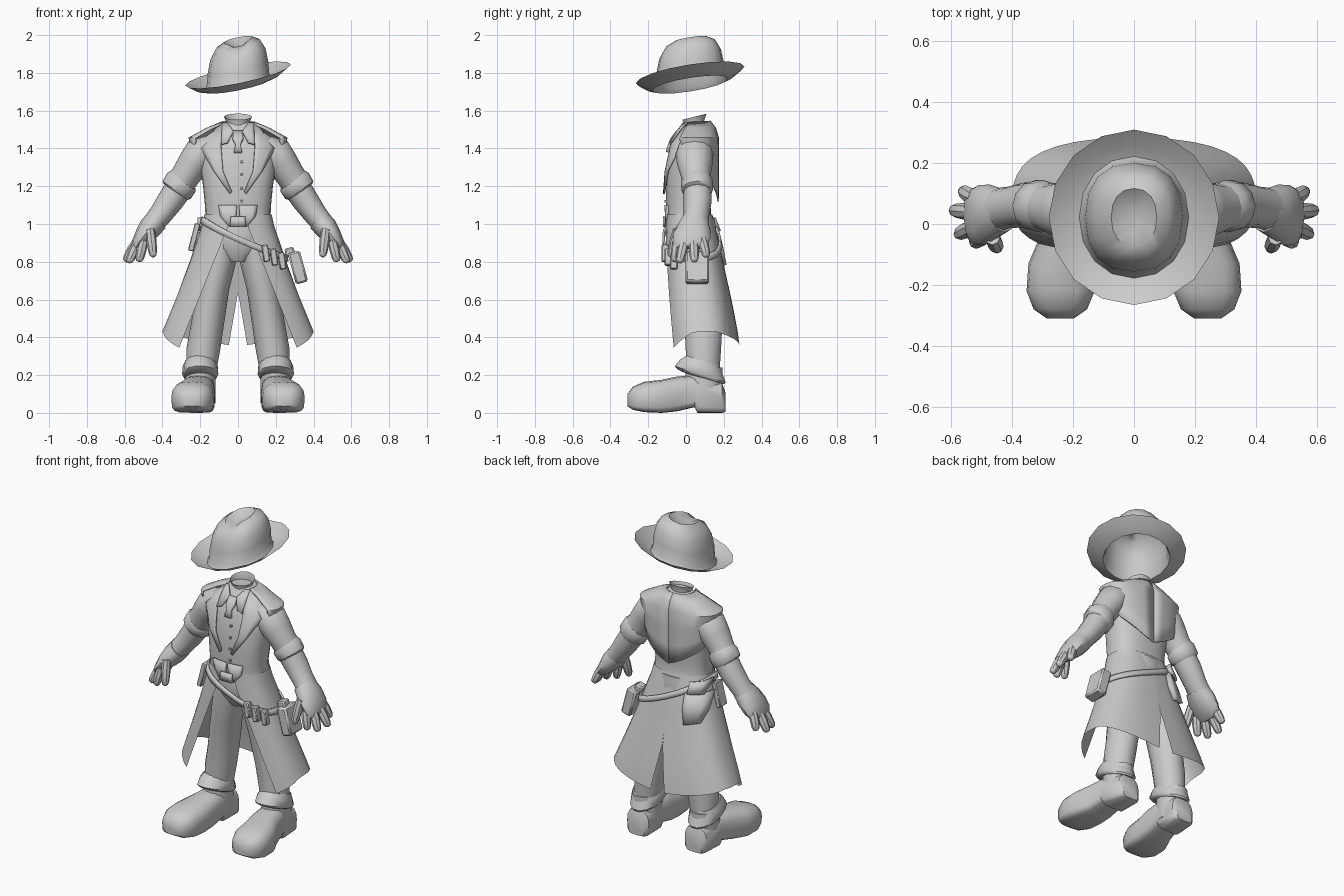
import bpy, bmesh, math
from math import sin, cos, pi, asin
from mathutils import Vector, Matrix

if "Cube" in bpy.data.objects:
    bpy.data.objects.remove(bpy.data.objects["Cube"])

grey = bpy.data.materials.new("plain grey")
grey.use_nodes = True
grey.diffuse_color = (0.6, 0.6, 0.6, 1)
grey.node_tree.nodes["Principled BSDF"].inputs["Base Color"].default_value = (0.6, 0.6, 0.6, 1)


def finish(name, bm, mirror=False, thick=0):
    bmesh.ops.remove_doubles(bm, verts=bm.verts, dist=1e-5)
    bmesh.ops.recalc_face_normals(bm, faces=bm.faces)
    mesh = bpy.data.meshes.new(name)
    bm.to_mesh(mesh)
    bm.free()
    mesh.materials.append(grey)
    ob = bpy.data.objects.new(name, mesh)
    bpy.context.collection.objects.link(ob)
    bpy.ops.object.select_all(action='DESELECT')
    ob.select_set(True)
    bpy.context.view_layer.objects.active = ob
    bpy.ops.object.shade_smooth_by_angle(angle=math.radians(42))
    if thick:
        mod = ob.modifiers.new("thickness", 'SOLIDIFY')
        mod.thickness, mod.offset = thick, 0
    if mirror:
        ob.modifiers.new("mirror", 'MIRROR').use_mirror_merge = False
    return ob


def skin(name, rows, loop=True, caps=(True, True), **kw):
    """Faces between successive rows of points."""
    bm = bmesh.new()
    vs = [[bm.verts.new(p) for p in r] for r in rows]
    for a, b in zip(vs, vs[1:]):
        n = len(a)
        for i in range(n if loop else n - 1):
            j = (i + 1) % n
            bm.faces.new((a[i], a[j], b[j], b[i]))
    if loop:
        for row, cap in zip((vs[0], vs[-1]), caps):
            if cap:
                bm.faces.new(row)
    return finish(name, bm, **kw)


def spow(v, p):
    return math.copysign(abs(v) ** p, v)


def oval(x, y, z, rx, ry, n=14, p=1, tilt=(0, 0)):
    pts = []
    for i in range(n):
        t = 2 * pi * i / n
        dx, dy = rx * spow(cos(t), p), ry * spow(sin(t), p)
        pts.append(Vector((x + dx, y + dy, z + tilt[0] * dx + tilt[1] * dy)))
    return pts


def tube(name, path, n=12, **kw):
    """Limb along a path of (x, y, z, depth radius, y radius)."""
    pts = [Vector(p[:3]) for p in path]
    rows = []
    for i, c in enumerate(pts):
        d = (pts[min(i + 1, len(pts) - 1)] - pts[max(i - 1, 0)]).normalized()
        v = (Vector((0, 1, 0)) - d * d.y).normalized()
        u = d.cross(v)
        rows.append([c + u * cos(2 * pi * k / n) * path[i][3] + v * sin(2 * pi * k / n) * path[i][4]
                     for k in range(n)])
    return skin(name, rows, **kw)


def box(name, centre, size, turn=0, axis='Y'):
    bm = bmesh.new()
    bmesh.ops.create_cube(bm, size=1, matrix=Matrix.Translation(centre)
                          @ Matrix.Rotation(turn, 4, axis) @ Matrix.Diagonal((*size, 1)))
    bmesh.ops.bevel(bm, geom=bm.edges[:], offset=min(size) * 0.15, segments=1, affect='EDGES')
    return finish(name, bm)


# Body outline by height: z, half width, front y, back y
OUTLINE = [(0.34, .42, -.10, .28), (0.43, .395, -.10, .268), (0.6, .325, -.105, .235),
           (0.8, .25, -.105, .19), (0.95, .2, -.105, .16), (1.03, .172, -.10, .135),
           (1.1, .175, -.105, .13), (1.2, .185, -.105, .14), (1.3, .2, -.10, .15),
           (1.4, .205, -.08, .152), (1.46, .18, -.055, .15), (1.5, .12, -.02, .14), (1.54, .07, 0, .115)]
P = 0.78


def section(z):
    z = max(OUTLINE[0][0], min(OUTLINE[-1][0], z))
    for a, b in zip(OUTLINE, OUTLINE[1:]):
        if z <= b[0]:
            f = (z - a[0]) / (b[0] - a[0])
            return [a[k] + (b[k] - a[k]) * f for k in (1, 2, 3)]


def surf(a, z, off=0):
    """Body point at angle a (0 front, pi back)."""
    rx, yf, yb = section(z)
    return Vector(((rx + off) * spow(sin(a), P),
                   (yf + yb) / 2 - ((yb - yf) / 2 + off) * spow(cos(a), P), z))


def angle_at(x, z):
    return math.copysign(asin(min(1, abs(x) / section(z)[0]) ** (1 / P)), x)


def patch(name, left, right, off=.008, thick=.01, back=False, cols=4, **kw):
    """Cloth panel lying on the body between two edges of (x, z) points."""
    rows = []
    for (x0, z0), (x1, z1) in zip(left, right):
        row = []
        for k in range(cols + 1):
            f = k / cols
            x, z = x0 + (x1 - x0) * f, z0 + (z1 - z0) * f
            a = angle_at(x, z)
            row.append(surf(pi - a if back else a, z, off))
        rows.append(row)
    return skin(name, rows, loop=False, thick=thick, **kw)


# Torso and neck
N = 24
skin("torso", [[surf(2 * pi * i / N, z) for i in range(N)]
               for z in (1.0, 1.05, 1.1, 1.2, 1.3, 1.4, 1.46, 1.5, 1.54)])
skin("neck_band", [oval(0, .045, z, r, r * .88, tilt=(0, .25))
                   for z, r in ((1.48, .07), (1.53, .058), (1.568, .074))], caps=(True, False))

# Coat skirt, open at the front with a slit at the back
rows = []
for r in range(11):
    row = []
    for c in range(15):
        t = c / 14
        hem = .345 + .085 * min(1, t * 3.2) - .07 * max(0, (t - .5) * 2)
        z = 1.05 + (hem - 1.05) * r / 10
        gap = .045 + max(0, 1 - z) * .4
        slit = max(0, .64 - z) * .17
        a0, a1 = angle_at(gap, z), pi - angle_at(slit, z)
        row.append(surf(a0 + (a1 - a0) * t, z, .006))
    rows.append(row)
skin("coat_skirt", rows, loop=False, mirror=True)

# Shoulder cape, pointed at the middle of the back
rows = []
for r in range(6):
    row = []
    for c in range(11):
        t = c / 10
        a = math.radians(58 + 122 * t)
        low = 1.44 - .19 * min(1, t / .45) - .13 * max(0, (t - .45) / .55)
        if r == 0:
            row.append((.085 * sin(a), .05 - .075 * cos(a), 1.535 + .01 * t))
        elif r == 1:
            row.append((.165 * sin(a), .05 - .105 * cos(a), 1.505))
        else:
            z = 1.455 + (low - 1.455) * (r - 2) / 3
            w = .19 + .068 * (z - 1.12) / .335
            row.append((w * spow(sin(a), .8), .045 - .125 * spow(cos(a), .8), z))
    rows.append(row)
skin("shoulder_cape", rows, loop=False, mirror=True, thick=.01)

# Collars, lapels, tie and vest details
patch("lapels", [(.06, 1.525), (.085, 1.42), (.075, 1.28), (.03, 1.17)],
      [(.09, 1.53), (.185, 1.4), (.12, 1.28), (.04, 1.16)], off=.012, mirror=True)
patch("shirt_collar", [(.045, 1.535), (.02, 1.49), (.05, 1.43)],
      [(.065, 1.535), (.075, 1.49), (.08, 1.42)], off=.018, mirror=True)
patch("tie", [(-.022, 1.49), (-.026, 1.45), (-.012, 1.42), (-.02, 1.38)],
      [(.022, 1.49), (.026, 1.45), (.012, 1.42), (.02, 1.38)], off=.014, thick=.02)
patch("vest_points", [(.005, 1.1), (.01, 1.03), (.035, .985)],
      [(.1, 1.1), (.09, 1.04), (.045, .985)], off=.005, mirror=True)
patch("front_buckle", [(-.035, 1.04), (-.04, .985)], [(.035, 1.04), (.04, .985)], off=.015)
for k in range(4):
    box("vest_button", surf(0, 1.33 - .07 * k, .003) + Vector((.02, 0, 0)), (.014, .01, .014))

# Slanting belt, pouches, holster
belt = [[], []]
for i in range(32):
    a = 2 * pi * i / 32
    z = .92 - .48 * surf(a, .92).x
    for row, dz in zip(belt, (.018, -.018)):
        row.append(surf(a, z + dz, .014))
skin("belt", belt, caps=(False, False), thick=.012)
for x, z in ((.135, .845), (.175, .825), (.215, .805)):
    box("belt_pouch", surf(angle_at(x, z), z, .022), (.034, .04, .09), -.15)
box("holster", (.317, .06, .77), (.066, .125, .17), -.26)
box("holster_strap", (.275, .06, .85), (.05, .06, .05), -.26)
patch("hip_pouch", [(-.2, .96), (-.215, .88), (-.2, .80)], [(-.1, .96), (-.1, .87), (-.12, .78)],
      off=.016, thick=.03, back=True)
patch("hip_buckle", [(-.175, 1.03), (-.175, .96)], [(-.11, 1.03), (-.11, .96)],
      off=.03, thick=.03, back=True)
box("hip_tool", (-.232, -.0, .93), (.03, .07, .15), .25)

# Sleeves, forearms and hands
tube("sleeves", [(.13, .045, 1.42, .06, .085), (.2, .045, 1.37, .092, .1), (.235, .047, 1.32, .085, .095),
                 (.275, .052, 1.26, .078, .08), (.315, .06, 1.2, .078, .078)], mirror=True)
tube("sleeve_cuffs", [(.288, .055, 1.235, .08, .08), (.3, .058, 1.22, .09, .086),
                      (.325, .06, 1.18, .088, .084), (.332, .06, 1.17, .075, .074)], mirror=True)
tube("forearms", [(.3, .06, 1.21, .075, .075), (.36, .062, 1.12, .07, .074), (.41, .055, 1.05, .062, .068),
                  (.455, .045, .995, .058, .072)], mirror=True)
tube("palms", [(.43, .045, 1.02, .062, .072), (.465, .04, .98, .062, .09), (.5, .03, .935, .05, .1),
               (.53, .022, .895, .036, .092), (.54, .022, .875, .02, .075)], mirror=True)
for name, base, tip in (("index_fingers", (.5, -.045, .91), (.525, -.062, .80)),
                        ("middle_fingers", (.53, -.01, .9), (.58, -.035, .795)),
                        ("ring_fingers", (.54, .04, .9), (.597, .045, .80)),
                        ("little_fingers", (.525, .085, .92), (.565, .11, .825)),
                        ("thumbs", (.465, -.045, .97), (.448, -.082, .825))):
    b, e = Vector(base), Vector(tip)
    tube(name, [(*b.lerp(e, f), r, r) for f, r in ((0, .024), (.4, .027), (.8, .023), (.95, .017), (1, .007))],
         n=8, mirror=True)

# Trousers
skin("trouser_hips", [oval(0, .045, *r) for r in ((1.03, .15, .11), (.95, .165, .12),
                                                  (.87, .15, .12), (.8, .06, .08))])
skin("trouser_legs", [oval(*r) for r in (
    (.08, .05, .92, .08, .11), (.1, .06, .8, .09, .115), (.132, .075, .65, .085, .11),
    (.165, .092, .45, .088, .102), (.183, .092, .34, .09, .096), (.195, .09, .22, .08, .09))], mirror=True)

# Boots with turned cuffs
skin("boot_cuffs", [oval(.2, y, z, rx, ry, tilt=(0, -.32)) for y, z, rx, ry in (
    (.09, .275, .08, .09), (.08, .245, .093, .115), (.075, .205, .096, .138),
    (.078, .192, .088, .128), (.08, .185, .075, .1))], mirror=True)
skin("boot_shafts", [oval(.2, .095, z, rx, ry) for z, rx, ry in
                     ((.05, .08, .1), (.15, .082, .1), (.24, .08, .1))], mirror=True)
rows = []
for y, x, rx, lo, hi in ((.208, .2, .055, .005, .11), (.19, .2, .075, 0, .16), (.06, .205, .083, 0, .2),
                         (.045, .206, .084, .03, .2), (-.05, .217, .096, .008, .192),
                         (-.13, .235, .112, 0, .175), (-.22, .241, .112, .004, .165),
                         (-.28, .242, .088, .016, .14), (-.31, .242, .045, .035, .10)):
    row = []
    for i in range(16):
        t = 2 * pi * i / 16
        s = sin(t)
        row.append((x + rx * spow(cos(t), .7 if s > 0 else .4),
                    y, (lo + hi) / 2 + (hi - lo) / 2 * spow(s, .9 if s > 0 else .4)))
    rows.append(row)
skin("boots", rows, mirror=True)

# Tilted hat with creased crown
rings = [oval(0, .022, z, rx, ry, n=16, p=p, tilt=(.2, .155)) for z, rx, ry, p in (
    (1.789, .28, .288, 1), (1.752, .225, .236, 1), (1.738, .18, .2, .95), (1.76, .166, .185, .9),
    (1.83, .16, .178, .85), (1.9, .146, .163, .85), (1.95, .118, .135, .85), (1.974, .075, .095, .9),
    (1.962, .03, .05, 1))]
for ring in rings[-3:]:
    for p in ring:
        if abs(p.x) < .04 and p.y < .08:
            p.z -= .02
skin("hat", rings, caps=(False, True))
